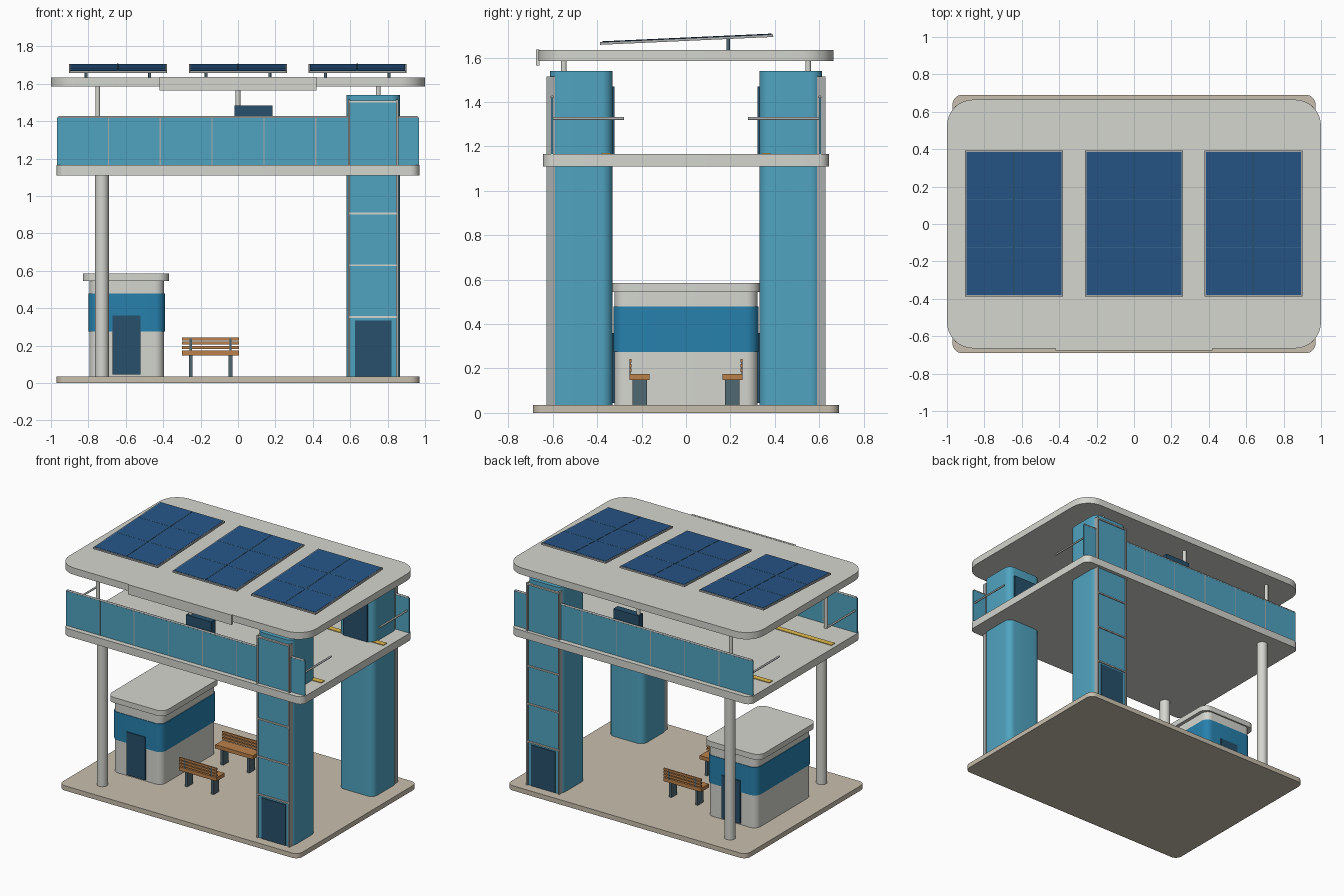
import bpy, bmesh, math
from mathutils import Matrix, Vector

if "Cube" in bpy.data.objects:
    bpy.data.objects.remove(bpy.data.objects["Cube"])


def mat(name, r, g, b):
    m = bpy.data.materials.new(name)
    m.diffuse_color = (r, g, b, 1)
    m.use_nodes = True
    m.node_tree.nodes["Principled BSDF"].inputs["Base Color"].default_value = m.diffuse_color
    return m


WHITE = mat("off_white", 0.66, 0.67, 0.62)
STONE = mat("paving", 0.58, 0.52, 0.42)
BLUE = mat("glass_blue", 0.08, 0.37, 0.53)
BAND = mat("band_blue", 0.02, 0.22, 0.42)
DOOR = mat("door_blue", 0.02, 0.08, 0.15)
CELL = mat("solar_cell", 0.02, 0.09, 0.24)
LINE = mat("cell_line", 0.05, 0.18, 0.33)
STEEL = mat("steel", 0.4, 0.42, 0.42)
LEG = mat("dark_steel", 0.08, 0.14, 0.17)
WOOD = mat("wood", 0.5, 0.22, 0.07)
YELLOW = mat("yellow", 0.75, 0.5, 0.08)


def finish(name, bm, m):
    me = bpy.data.meshes.new(name)
    bm.to_mesh(me)
    bm.free()
    ob = bpy.data.objects.new(name, me)
    bpy.context.collection.objects.link(ob)
    me.materials.append(m)
    return ob


def box(name, xs, ys, zs, m, r=0.0):
    """Box from ranges; r rounds the vertical edges."""
    bm = bmesh.new()
    bmesh.ops.create_cube(bm, size=1)
    lo = Vector((min(xs), min(ys), min(zs)))
    hi = Vector((max(xs), max(ys), max(zs)))
    bmesh.ops.scale(bm, vec=hi - lo, verts=bm.verts)
    bmesh.ops.translate(bm, vec=(lo + hi) / 2, verts=bm.verts)
    if r:
        edges = [e for e in bm.edges
                 if abs(e.verts[0].co.z - e.verts[1].co.z) > 1e-5]
        bmesh.ops.bevel(bm, geom=edges, offset=r, segments=8, profile=0.5,
                        affect='EDGES')
    return finish(name, bm, m)


def rod(name, a, b, r, m, sides=24):
    """Cylinder between two points."""
    a, b = Vector(a), Vector(b)
    d = b - a
    bm = bmesh.new()
    bmesh.ops.create_cone(bm, cap_ends=True, segments=sides, radius1=r,
                          radius2=r, depth=d.length)
    rot = Vector((0, 0, 1)).rotation_difference(d).to_matrix().to_4x4()
    bm.transform(Matrix.Translation((a + b) / 2) @ rot)
    return finish(name, bm, m)


# Slabs: ground, upper platform, roof and its front fascia
box("ground_slab", (-0.97, 0.97), (-0.69, 0.69), (0, 0.035), STONE, 0.05)
box("platform", (-0.97, 0.97), (-0.643, 0.643), (1.11, 1.165), WHITE, 0.05)
box("roof", (-1, 1), (-0.665, 0.665), (1.585, 1.635), WHITE, 0.14)
box("fascia_board", (-0.42, 0.42), (-0.675, -0.66), (1.565, 1.637), WHITE)

# Everything mirrored between front and back
for s, side in ((-1, "front"), (1, "back")):
    def ys(a, b):
        return (s * a, s * b)

    # Lift tower with framed outer face
    box(side + "_tower", (0.58, 0.865), ys(0.33, 0.612), (0.035, 1.54), BLUE, 0.05)
    box(side + "_tower_glass", (0.60, 0.845), ys(0.60, 0.617), (0.035, 1.505), BLUE)
    for i, x in enumerate((0.594, 0.851)):
        box(f"{side}_tower_post_{i}", (x - 0.006, x + 0.006), ys(0.59, 0.627),
            (0.035, 1.515), STEEL)
    for i, z in enumerate((0.353, 0.63, 0.907, 1.505)):
        box(f"{side}_tower_bar_{i}", (0.60, 0.845), ys(0.60, 0.625),
            (z - 0.005, z + 0.005), WHITE)
    box(side + "_lift_door_lower", (0.625, 0.82), ys(0.60, 0.623), (0.036, 0.335), DOOR)
    box(side + "_lift_door_upper", (0.625, 0.82), ys(0.322, 0.34), (1.166, 1.47), DOOR)

    # Columns and roof posts
    rod(side + "_column", (-0.728, s * 0.53, 0.035), (-0.728, s * 0.53, 1.12), 0.037, WHITE, 32)
    for i, x in enumerate((-0.75, 0, 0.75)):
        rod(f"{side}_roof_post_{i}", (x, s * 0.55, 1.16), (x, s * 0.55, 1.59), 0.013, WHITE)

    # Glass railing of seven panels
    w = 1.94 / 7
    for i in range(7):
        x = -0.97 + w * i
        box(f"{side}_railing_panel_{i}", (x + 0.003, x + w - 0.003),
            ys(0.598, 0.608), (1.166, 1.42), BLUE)
        if i:
            box(f"{side}_railing_mullion_{i}", (x - 0.003, x + 0.003),
                ys(0.597, 0.609), (1.166, 1.42), STEEL)
    rod(side + "_handrail", (-0.96, s * 0.603, 1.422), (0.96, s * 0.603, 1.422), 0.007, STEEL, 12)

    # Barrier arms at both open ends, and the yellow safety strip
    for i, x in enumerate((-0.95, 0.95)):
        rod(f"{side}_barrier_arm_{i}", (x, s * 0.605, 1.325), (x, s * 0.28, 1.325), 0.007, STEEL, 12)
    box(side + "_safety_strip", (-0.94, 0.94), ys(0.34, 0.38), (1.16, 1.17), YELLOW)

    # Hanging display on the middle post
    box(side + "_display", (-0.02, 0.185), ys(0.525, 0.575), (1.37, 1.485), DOOR)

    # Kiosk door
    box(side + "_kiosk_door", (-0.67, -0.52), ys(0.31, 0.332), (0.045, 0.36), DOOR)

    # Bench with slatted back
    box(side + "_bench_seat", (-0.30, 0.005), ys(0.165, 0.255), (0.148, 0.175), WOOD)
    for i, x in enumerate((-0.253, -0.04)):
        box(f"{side}_bench_leg_{i}", (x - 0.01, x + 0.01), ys(0.175, 0.24), (0.035, 0.15), LEG)
        box(f"{side}_bench_upright_{i}", (x - 0.006, x + 0.006), ys(0.251, 0.255), (0.17, 0.238), LEG)
    for i in range(3):
        z = 0.183 + 0.022 * i
        box(f"{side}_bench_slat_{i}", (-0.30, 0.005), ys(0.245, 0.254), (z, z + 0.016), WOOD)

# Kiosk
box("kiosk_body", (-0.795, -0.395), (-0.322, 0.322), (0.035, 0.546), WHITE, 0.05)
box("kiosk_band", (-0.80, -0.39), (-0.326, 0.326), (0.275, 0.48), BAND, 0.053)
box("kiosk_roof", (-0.83, -0.37), (-0.333, 0.333), (0.545, 0.585), WHITE, 0.06)

# Tilted solar panels on short struts
tilt = math.radians(2.6)
for n, cx in enumerate((-0.642, 0, 0.638)):
    parts = [box(f"solar_frame_{n}", (-0.262, 0.262), (-0.39, 0.39), (-0.008, 0.004), STEEL),
             box(f"solar_cells_{n}", (-0.254, 0.254), (-0.382, 0.382), (0, 0.006), CELL),
             box(f"solar_divider_{n}", (-0.004, 0.004), (-0.382, 0.382), (0.002, 0.0075), DOOR)]
    for i, y in enumerate((-0.13, 0.13)):
        parts.append(box(f"solar_line_{n}_{i}", (-0.254, 0.254), (y - 0.002, y + 0.002),
                         (0.002, 0.007), LINE))
    place = Matrix.Translation((cx, 0.003, 1.683)) @ Matrix.Rotation(tilt, 4, 'X')
    for p in parts:
        p.data.transform(place)
    for i, dx in enumerate((-0.17, 0.17)):
        rod(f"solar_strut_{n}_{i}", (cx + dx, 0.19, 1.63), (cx + dx, 0.19, 1.688), 0.008, LEG, 12)

# Smooth the rounded surfaces, keep corners sharp
bpy.ops.object.select_all(action='SELECT')
bpy.context.view_layer.objects.active = bpy.data.objects["roof"]
bpy.ops.object.shade_smooth_by_angle(angle=math.radians(35))
